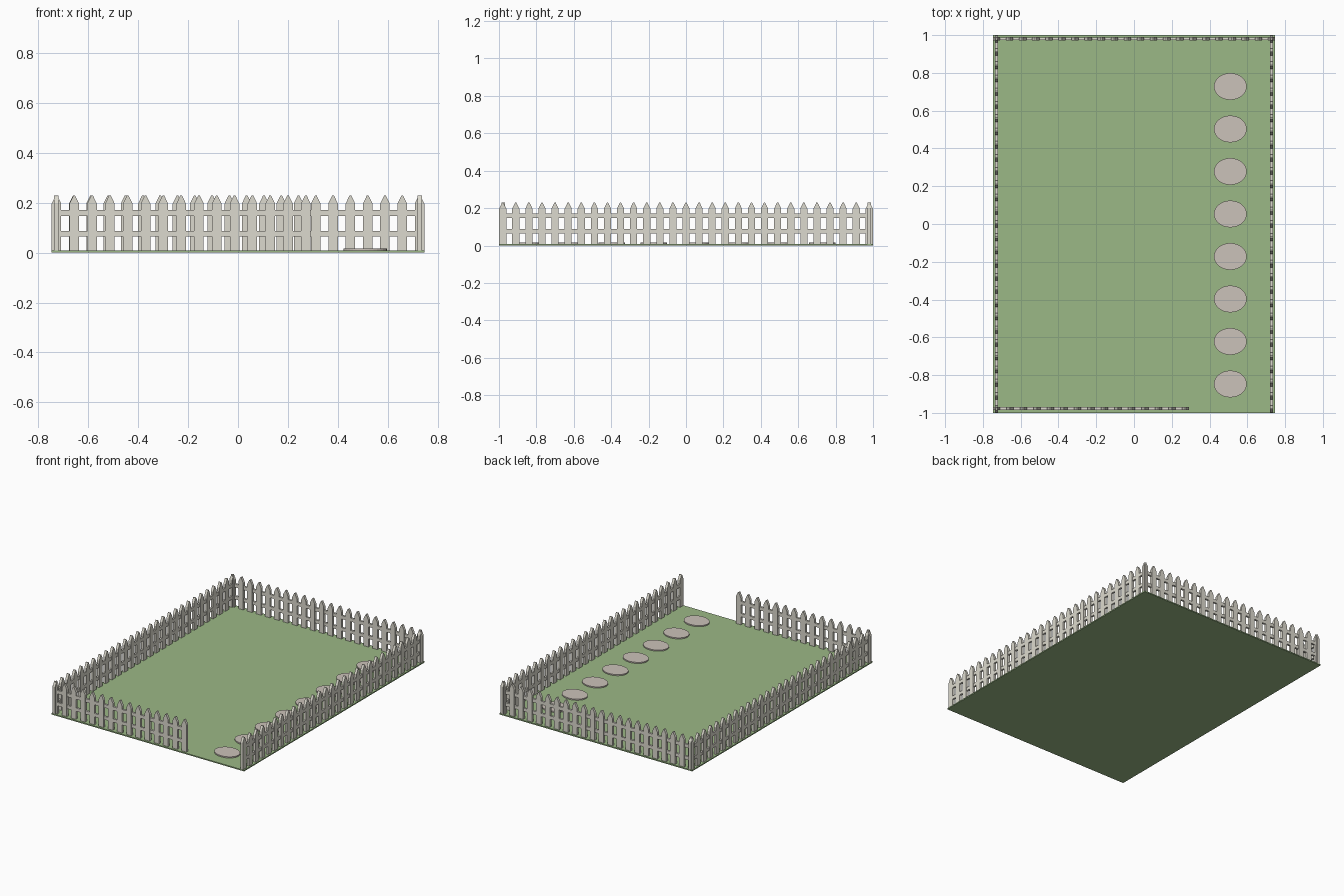
import bpy, bmesh, math
from mathutils import Matrix, Vector

if "Cube" in bpy.data.objects:
    bpy.data.objects.remove(bpy.data.objects["Cube"])

def material(name, color):
    m = bpy.data.materials.new(name)
    m.diffuse_color = (*color, 1)
    m.use_nodes = True
    m.node_tree.nodes["Principled BSDF"].inputs["Base Color"].default_value = m.diffuse_color
    return m

GRASS = material("grass_green", (0.33, 0.48, 0.24))
WOOD = material("fence_paint", (0.72, 0.70, 0.62))
STONE = material("stone_beige", (0.60, 0.54, 0.49))
GROUND_TOP = 0.008

def finish(bm, name, mat):
    bmesh.ops.recalc_face_normals(bm, faces=bm.faces)
    me = bpy.data.meshes.new(name)
    bm.to_mesh(me)
    bm.free()
    me.materials.append(mat)
    ob = bpy.data.objects.new(name, me)
    bpy.context.collection.objects.link(ob)
    return ob

def box(bm, lo, hi):
    lo, hi = Vector(lo), Vector(hi)
    mat = Matrix.Translation((lo + hi) / 2) @ Matrix.Diagonal((*(hi - lo), 1))
    bmesh.ops.create_cube(bm, size=1, matrix=mat)

def picket(bm, x, w=0.019, t=0.009):
    # Upright board with a pointed top
    outline = [(-w, GROUND_TOP), (w, GROUND_TOP), (w, 0.197), (0.003, 0.23),
               (-0.003, 0.23), (-w, 0.197)]
    face = bm.faces.new([bm.verts.new((x + px, -t, z)) for px, z in outline])
    ext = bmesh.ops.extrude_face_region(bm, geom=[face])
    verts = [v for v in ext["geom"] if isinstance(v, bmesh.types.BMVert)]
    bmesh.ops.translate(bm, verts=verts, vec=(0, 2 * t, 0))

def fence(name, start, end, count):
    # Run of pickets joined by two rails, centre to centre
    start, end = Vector(start), Vector(end)
    length = (end - start).length
    bm = bmesh.new()
    for i in range(count):
        picket(bm, length * i / (count - 1))
    for z0, z1 in ((0.064, 0.087), (0.148, 0.172)):
        box(bm, (-0.015, -0.007, z0), (length + 0.015, 0.007, z1))
    ob = finish(bm, name, WOOD)
    d = end - start
    ob.location = (start.x, start.y, 0)
    ob.rotation_euler.z = math.atan2(d.y, d.x)

# Lawn slab
bm = bmesh.new()
box(bm, (-0.747, -1, 0), (0.747, 1, GROUND_TOP))
finish(bm, "lawn", GRASS)

# Fences, with an open gateway at the front right
fence("left_fence", (-0.728, -0.98), (-0.728, 0.98), 29)
fence("right_fence", (0.728, -0.98), (0.728, 0.98), 29)
fence("back_fence", (-0.728, 0.98), (0.728, 0.98), 22)
fence("front_fence", (-0.728, -0.977), (0.272, -0.977), 15)

# Oval stepping stones
for i in range(8):
    bm = bmesh.new()
    bmesh.ops.create_cone(bm, cap_ends=True, segments=32, radius1=1, radius2=1, depth=1)
    ob = finish(bm, f"stepping_stone_{i + 1}", STONE)
    ob.scale = (0.087, 0.071, 0.012)
    ob.location = (0.51, 0.728 - 0.225 * i, 0.010)
